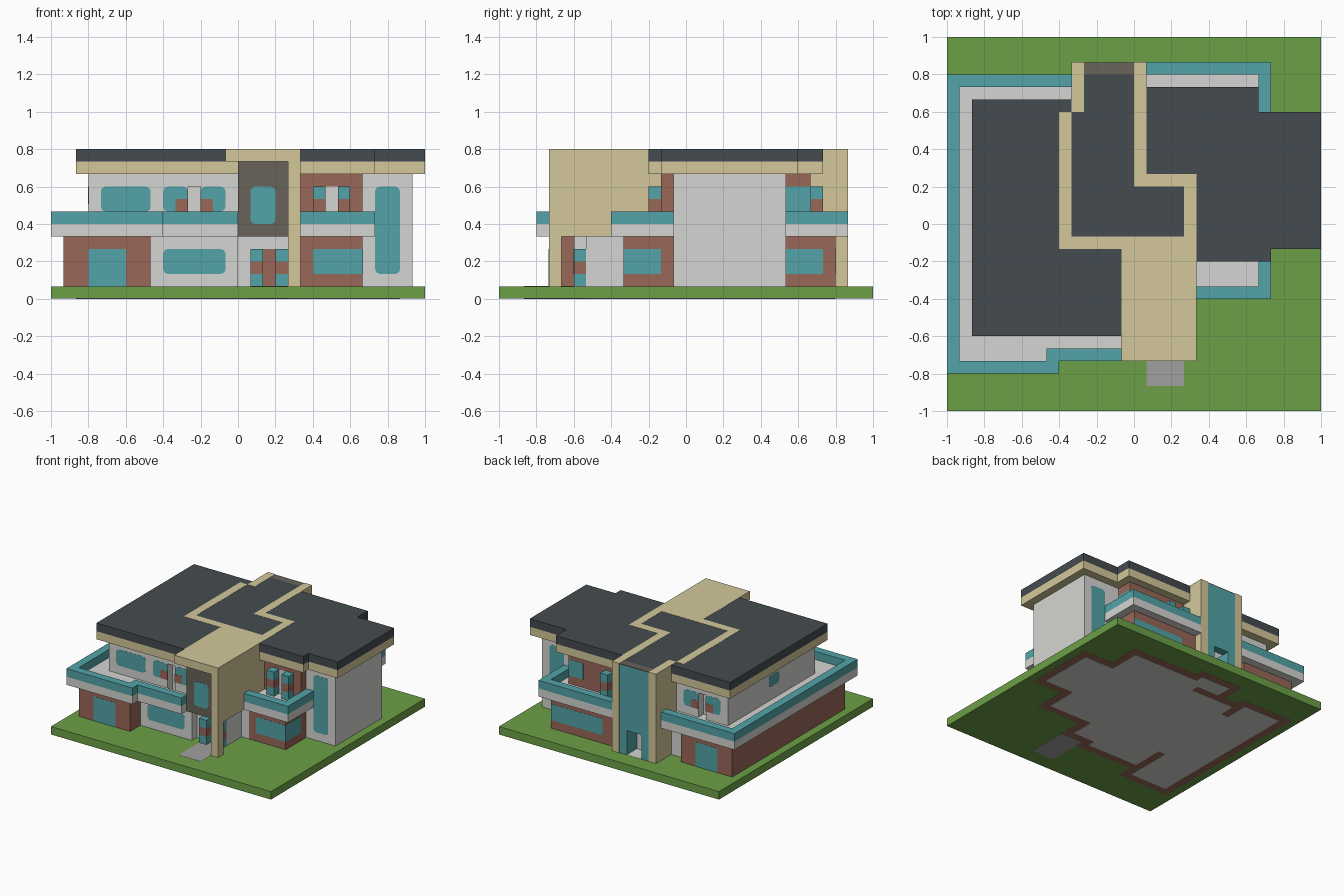
import bpy
import bmesh
from mathutils import Vector

cube = bpy.data.objects.get("Cube")
if cube:
    bpy.data.objects.remove(cube, do_unlink=True)

UNIT = 1 / 15  # one building module


def material(name, hex_colour):
    """Flat material from a display colour, converted to linear."""
    channels = [int(hex_colour[i:i + 2], 16) / 255 for i in (0, 2, 4)]
    linear = [c / 12.92 if c < 0.04 else ((c + 0.055) / 1.055) ** 2.4 for c in channels]
    mat = bpy.data.materials.new(name)
    mat.use_nodes = True
    mat.diffuse_color = (*linear, 1)
    mat.node_tree.nodes["Principled BSDF"].inputs["Base Color"].default_value = (*linear, 1)
    return mat


grass = material("grass green", "6CA047")
beige = material("warm beige", "D4C89B")
white = material("plaster white", "D5D5D2")
teal = material("teal glass", "52A4A8")
brick = material("brick red", "986758")
slate = material("slate roof", "454B50")
taupe = material("dark taupe", "68635A")
paving = material("paving grey", "A0A0A0")

# Height bands shared by the parts
LOWER, UPPER, FULL = (1, 5), (5, 10), (1, 10)
SLAB, RAIL = (5, 6), (6, 7)
FASCIA, DECK, TRIM = (10, 11), (11, 12), (11, 12.02)


def box(name, mat, x, y, z, rounded_axis=None, radius=0.0):
    """Box between ranges; edges along rounded_axis may be rounded."""
    bm = bmesh.new()
    bmesh.ops.create_cube(bm, size=1)
    for v in bm.verts:
        v.co = Vector([(r[0] + r[1]) / 2 + c * (r[1] - r[0])
                       for c, r in zip(v.co, (x, y, z))]) * UNIT
    if radius:
        edges = [e for e in bm.edges
                 if abs((e.verts[0].co - e.verts[1].co).normalized()[rounded_axis]) > 0.9]
        bmesh.ops.bevel(bm, geom=edges, offset=radius * UNIT, segments=3,
                        profile=0.5, affect='EDGES')
    mesh = bpy.data.meshes.new(name)
    bm.to_mesh(mesh)
    bm.free()
    mesh.materials.append(mat)
    obj = bpy.data.objects.new(name, mesh)
    bpy.context.collection.objects.link(obj)
    return obj


def pane(name, x, y, z, mat=teal, radius=0.4, proud=0.02):
    """Thin plate; the axis given as one number is the wall plane."""
    if isinstance(x, (int, float)):
        return box(name, mat, (x - proud, x + proud), y, z, 0, radius)
    return box(name, mat, x, (y - proud, y + proud), z, 1, radius)


def open_door(name, x, wall, outward, z, centre):
    """Pair of banded leaves standing out from a wall with a panel between."""
    y = tuple(sorted((wall, wall + outward)))
    for side, left in (("west", x), ("east", x + 2)):
        for level, mat in enumerate((teal, brick, teal)):
            box(f"{name}_{side}_leaf_{level}", mat, (left, left + 1), y,
                (z + level, z + level + 1))
    pane(name + "_panel", (x + 1, x + 2), wall, (z, z + 3), centre, 0)


def recessed_wall(name, left, x, y, wall):
    """White outer wall layer with a doorway, flanking windows and brick insets."""
    right = left + 1
    box(name + "_west", white, (x[0], left), y, UPPER)
    box(name + "_east", white, (right, x[1]), y, UPPER)
    box(name + "_lintel", white, (left, right), y, (9, 10))
    for side, glass, inset in (("west", (left - 2, left), (left - 1, left)),
                               ("east", (right, right + 2), (right, right + 1))):
        pane(f"{name}_{side}_window", glass, wall, HIGH_SILL)
        pane(f"{name}_{side}_inset", inset, wall, (7, 8), brick, 0, 0.04)


LOW_SILL, HIGH_SILL, TALL = (2, 4), (7, 9), (2, 9)

# Site and path
box("lawn", grass, (-15, 15), (-15, 15), (0.02, 1))
box("path", paving, (1, 4), (-13, -8), (0, 1.02))

# Footings: brick edge around a pale floor
footings = {
    "west": ((-14, -7), (-11, 11)),
    "middle": ((-8, 1), (-9, 10)),
    "hall": ((0, 4), (-8, 12)),
    "tower": ((-5, 1), (9, 13)),
    "east": ((4, 10), (-5, 12)),
    "block": ((9, 14), (-1, 8)),
}
for name, (x, y) in footings.items():
    box(name + "_footing", brick, x, y, (0.01, 0.9))
    box(name + "_floor", white, (x[0] + 1, x[1] - 1), (y[0] + 1, y[1] - 1), (0, 0.8))
box("cross_floor", white, (-9, 13), (0, 7), (0, 0.7))
box("front_floor", white, (-9, 9), (-4, 1), (0, 0.7))
box("hall_floor", white, (-1, 3), (-7, 11), (0, 0.7))
box("back_floor", white, (2, 9), (6, 11), (0, 0.7))

# Ground storey
box("west_wing", brick, (-14, -7), (-11, 11), LOWER)
box("middle_rooms", white, (-7, 0), (-9, 10), LOWER)
box("entrance_hall", white, (0, 4), (-8, 11), LOWER)
box("hall_side", white, (4, 5), (-5, 9), LOWER)
box("east_rooms", brick, (5, 10), (-5, 12), LOWER)
box("east_back_rooms", brick, (1, 6), (8, 12), LOWER)

# Upper storey
box("west_upper_rooms", white, (-12, 0), (-7, 8), UPPER)
recessed_wall("upper_front_wall", -4, (-12, 0), (-8, -7), -8)
recessed_wall("upper_back_wall", -9, (-12, 0), (8, 9), 9)
box("east_upper_rooms", brick, (5, 10), (-2, 7), UPPER)
box("east_upper_back_rooms", brick, (1, 9), (3, 10), UPPER)
box("east_block", white, (9, 14), (-1, 8), FULL)

# Entrance portal
box("portal_room", taupe, (0, 4), (-10, -2), (5, 11))
box("portal_side", beige, (4, 5), (-11, -2), (5, 12))
box("portal_roof", beige, (-1, 5), (-11, -1), TRIM)
box("portal_post", beige, (4, 5), (-11, -10), (1, 11))

# Stair tower at the back
box("tower_west_wall", beige, (-5, -4), (9, 13), (1, 12.02))
box("tower_east_wall", beige, (0, 1), (3, 13), (1, 12.02))
box("tower_core", white, (-4, 0), (9, 11), FULL)
box("tower_doorstep", white, (-3, -1), (11, 12.95), (0.9, 1.02))
box("tower_glass", teal, (-4, 0), (12, 12.95), (4, 11.9))
box("tower_cap", taupe, (-4, 0), (12, 12.95), (11.9, 12))
for side, x in (("west", (-4, -3)), ("east", (-1, 0))):
    box(f"tower_{side}_door_post", teal, x, (11, 12.95), (1, 4))

# Balcony slabs
slabs = {
    "west": ((-15, -6), (-12, 12)),
    "entrance": ((-6, 0), (-11, -8)),
    "west_back": ((-6, -5), (8, 12)),
    "east_front": ((5, 11), (-6, -1)),
    "east_back": ((1, 11), (8, 13)),
}
for name, (x, y) in slabs.items():
    box(name + "_slab", white, x, y, SLAB)

# Balcony railings
rails = {
    "west_side": ((-15, -14), (-12, 12)),
    "west_front": ((-15, -6), (-12, -11)),
    "west_step": ((-7, -6), (-12, -10)),
    "entrance": ((-7, 0), (-11, -10)),
    "west_back": ((-15, -5), (11, 12)),
    "east_front": ((5, 11), (-6, -5)),
    "east_front_side": ((10, 11), (-6, -1)),
    "east_back": ((1, 11), (12, 13)),
    "east_back_side": ((10, 11), (8, 13)),
}
for name, (x, y) in rails.items():
    box(name + "_rail", teal, x, y, RAIL)

# Flat roofs: beige fascia under a slate deck
roofs = {
    "west": ((-13, -5), (-9, 10)),
    "west_front": ((-6, -1), (-9, -1)),
    "centre": ((-6, 5), (-2, 4)),
    "centre_back": ((-5, 1), (3, 9)),
    "tower": ((-4, 0), (8, 12)),
    "east": ((5, 11), (-3, 9)),
    "east_back": ((1, 10), (3, 11)),
    "block": ((11, 15), (-2, 9)),
}
for name, (x, y) in roofs.items():
    box(name + "_fascia", beige, x, y, FASCIA)
    box(name + "_roof", slate, x, y, DECK)
box("portal_fascia", beige, (-1, 0), (-9, -2), FASCIA)

# Beige bands winding across the roof
box("west_roof_band", beige, (-6, -5), (-2, 9), TRIM)
box("front_roof_band", beige, (-6, 5), (-2, -1), TRIM)
box("east_roof_band", beige, (4, 5), (-2, 4), TRIM)
box("back_roof_band", beige, (0, 5), (3, 4), TRIM)

# Windows
for face, y in (("front", -11), ("back", 11)):
    pane(f"west_wing_{face}_window", (-12, -9), y, (1, 4), radius=0)
for face, y in (("front", -1), ("back", 8)):
    pane(f"block_{face}_window", (11, 13), y, TALL)
pane("middle_window", (-6, -1), -9, LOW_SILL)
pane("portal_window", (1, 3), -10, (6, 9))
pane("upper_front_window", (-11, -7), -8, HIGH_SILL)
pane("upper_side_window", -12, (-1, 1), (7.6, 9))
pane("east_corner_front", (6, 10.02), -5, LOW_SILL, radius=0)
pane("east_corner_side", 10, (-5.02, -2), LOW_SILL, radius=0)
pane("east_corner_back", (3, 10.02), 12, LOW_SILL, radius=0)
pane("east_corner_back_side", 10, (8, 11), LOW_SILL, radius=0)
pane("east_upper_corner_side", 9, (8, 10.02), HIGH_SILL, radius=0)
pane("east_upper_corner_back", (7, 9.02), 10, HIGH_SILL, radius=0)

# Open doors
open_door("entrance_door", 1, -8, -1, 1, brick)
open_door("east_front_door", 6, -2, -1, 6, white)
open_door("east_back_door", 1, 10, 1, 6, white)
